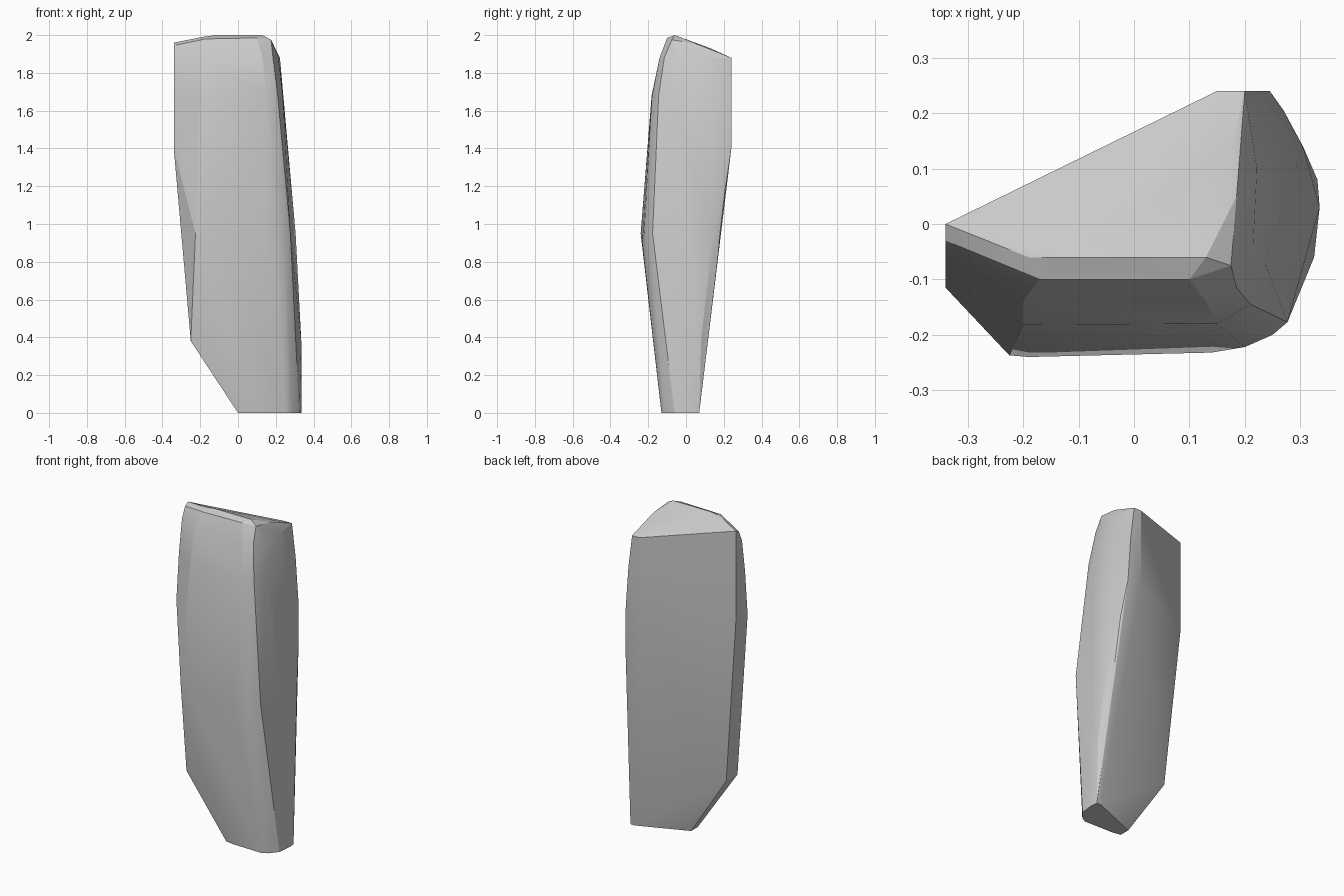
import bpy, bmesh, math

if "Cube" in bpy.data.objects:
    bpy.data.objects.remove(bpy.data.objects["Cube"])

# Level outlines of the stone: (height, [(x, y), ...])
levels = [
    (0.0, [(0, -.05), (0, -.115), (.05, -.125), (.25, -.13), (.285, -.11),
           (.325, -.06), (.335, .03), (.33, .07), (.3, .07)]),
    (.38, [(-.25, -.035), (-.25, -.145), (.335, .03), (.331, .08)]),
    (.95, [(-.225, -.237), (-.19, -.24), (.2, -.222), (.25, -.2), (.277, -.177), (.305, .14)]),
    (1.40, [(-.34, 0), (-.34, -.115), (.15, .24), (.245, .24)]),
    (1.68, [(-.34, -.09), (-.2, -.182), (.15, -.18), (.21, -.145), (.237, -.07), (.24, .1), (.225, .24)]),
    (1.88, [(-.34, -.06), (-.2, -.14), (.13, -.14), (.185, -.115), (.215, -.04), (.222, .1),
            (.2, .24), (.15, .24)]),
]
# Crown: rounded rim and sloping top, with individual heights
crown = [(-.34, 0, 1.96), (-.34, -.03, 1.945), (-.17, -.1, 1.98), (.1, -.1, 1.985),
         (.175, -.075, 1.975), (.185, .05, 1.955), (.175, .13, 1.93),
         (-.19, -.06, 1.99), (-.12, -.06, 2), (.13, -.06, 2)]
# Front fold and back corner
folds = [(.14, -.232, .9), (.27, .205, 1.17)]

bm = bmesh.new()
for z, ring in levels:
    for x, y in ring:
        bm.verts.new((x, y, z))
for p in crown + folds:
    bm.verts.new(p)

# Wrap the outlines in one convex, split-rock surface
res = bmesh.ops.convex_hull(bm, input=bm.verts)
loose = [v for v in bm.verts if not v.link_faces]
bmesh.ops.delete(bm, geom=loose, context='VERTS')
bmesh.ops.dissolve_limit(bm, angle_limit=math.radians(1), verts=bm.verts, edges=bm.edges)
bmesh.ops.recalc_face_normals(bm, faces=bm.faces)

mesh = bpy.data.meshes.new("standing_stone")
bm.to_mesh(mesh)
bm.free()
stone = bpy.data.objects.new("standing_stone", mesh)
bpy.context.collection.objects.link(stone)
bpy.context.view_layer.objects.active = stone
stone.select_set(True)
bpy.ops.object.shade_smooth_by_angle(angle=math.radians(18))
